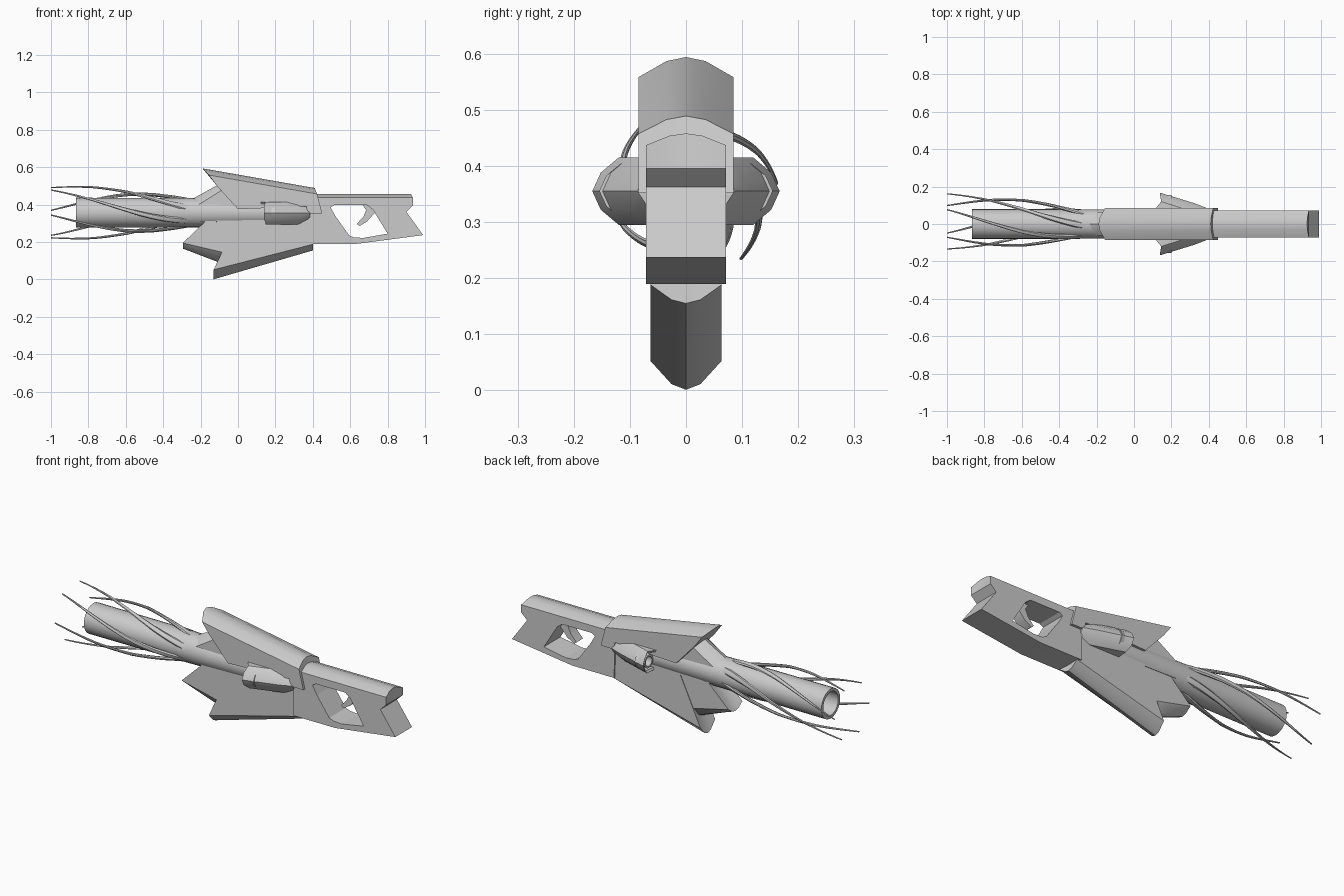
import bpy, bmesh
from math import sin, cos, pi, radians
from mathutils import Vector

if "Cube" in bpy.data.objects:
    bpy.data.objects.remove(bpy.data.objects["Cube"])


def loft(name, rings, caps=True):
    """Skin a list of equal-length point rings into one object."""
    bm = bmesh.new()
    vs = [[bm.verts.new(p) for p in r] for r in rings]
    n = len(rings[0])
    for a, b in zip(vs, vs[1:]):
        for i in range(n):
            j = (i + 1) % n
            bm.faces.new((a[i], a[j], b[j], b[i]))
    if caps:
        bm.faces.new(vs[0][::-1])
        bm.faces.new(vs[-1])
    else:
        for i in range(n):
            j = (i + 1) % n
            bm.faces.new((vs[-1][i], vs[-1][j], vs[0][j], vs[0][i]))
    bmesh.ops.recalc_face_normals(bm, faces=bm.faces)
    me = bpy.data.meshes.new(name)
    bm.to_mesh(me)
    bm.free()
    ob = bpy.data.objects.new(name, me)
    bpy.context.collection.objects.link(ob)
    return ob


def slab(name, w, side, crest=None):
    """Plate of half width w whose xz outline swells from side to crest."""
    if crest is None:
        crest = side
    rings = []
    for f, t in ((-1, 0), (-.41, .8), (0, 1), (.41, .8), (1, 0)):
        rings.append([(a[0] + (b[0] - a[0]) * t, w * f, a[1] + (b[1] - a[1]) * t)
                      for a, b in zip(side, crest)])
    return loft(name, rings)


def circle(x, y, z, r, n=24):
    return [(x, y + r * cos(2 * pi * i / n), z + r * sin(2 * pi * i / n)) for i in range(n)]


Z = .357  # barrel axis height

# Hollow barrel
loft("barrel", [circle(.3, 0, Z, .072), circle(-.3, 0, Z, .079), circle(-.865, 0, Z, .08),
                circle(-.865, 0, Z, .064), circle(-.6, 0, Z, .062)])

# Upper cover
slab("top_cover", .085,
     [(-.155, .558), (.423, .457), (.45, .352), (.375, .352), (.365, .39), (0, .376), (-.11, .497)],
     [(-.19, .594), (.41, .489), (.45, .352), (.375, .352), (.365, .39), (0, .376), (-.115, .505)])

# Inner body with a sloped nose
slab("upper_body", .063,
     [(-.23, .388), (-.09, .475), (.40, .42), (.40, .30), (-.2, .31)],
     [(-.295, .402), (-.10, .51), (.40, .42), (.40, .30), (-.29, .31)])

# Lower fins
slab("long_lower_fin", .063,
     [(0, .33), (-.13, .052), (.40, .188), (.38, .33)],
     [(0, .33), (-.13, .001), (.40, .155), (.38, .33)])
slab("short_lower_fin", .06,
     [(-.16, .325), (-.295, .195), (-.06, .14), (.05, .2), (.05, .325)],
     [(-.16, .325), (-.295, .165), (-.06, .075), (.05, .15), (.05, .325)])

# Stock with grip opening
stock = slab("stock", .071,
             [(.375, .437), (.935, .437), (.935, .395), (.90, .362), (.99, .237), (.63, .19), (.38, .19)],
             [(.375, .458), (.925, .458), (.935, .395), (.90, .362), (.99, .237), (.63, .19), (.38, .19)])
cutter = slab("grip_opening_cutter", .2,
              [(.495, .385), (.515, .397), (.69, .397), (.72, .375), (.80, .245),
               (.67, .222), (.62, .225), (.595, .235), (.52, .34)])
cutter.hide_render = True
cutter.hide_set(True)
cut = stock.modifiers.new("opening", 'BOOLEAN')
cut.operation = 'DIFFERENCE'
cut.solver = 'EXACT'
cut.object = cutter

# Curved trigger
slab("trigger", .028,
     [(.66, .41), (.685, .37), (.67, .335), (.635, .297), (.65, .286), (.69, .31), (.73, .355), (.74, .41)])

# Flared side pods with recessed nozzles
section = [(.09, .05, .415), (.145, .12, .415), (.14, .152, .388), (.14, .167, .355),
           (.14, .152, .322), (.15, .12, .295), (.145, .05, .295)]
for s, tag in ((1, "left"), (-1, "right")):
    outer = [(x, s * y, z) for x, y, z in section]
    lip = [(x + .006, s * (.09 + (y - .09) * .84), Z + (z - Z) * .82) for x, y, z in section]
    deep = [(.2, p[1], p[2]) for p in lip]
    mid = [(.32, s * max(y - .055, .04), z) for x, y, z in section]
    rear = [(.385, s * max(y - .08, .035), Z + (z - Z) * .7) for x, y, z in section]
    loft(tag + "_pod", [rear, mid, outer, lip, deep])
    loft(tag + "_nozzle", [circle(.25, s * .08, Z, .036, 16), circle(.145, s * .11, Z, .036, 16),
                           circle(.145, s * .11, Z, .026, 16), circle(.19, s * .1, Z, .026, 16)])

# Swirling tendrils around the barrel
knots = [(0, .066), (.25, .098), (.45, .12), (.7, .136), (1, .148)]


def radius_at(t):
    for (a, ra), (b, rb) in zip(knots, knots[1:]):
        if t <= b:
            return ra + (rb - ra) * (t - a) / (b - a)
    return knots[-1][1]


for k in range(6):
    rings = []
    steps = 20
    for i in range(steps + 1):
        t = i / steps
        ang = radians(5 + 60 * k + 95 * (1 - t) ** 1.1)
        out = Vector((0, cos(ang), sin(ang)))
        around = Vector((.35, -sin(ang), cos(ang))).normalized()
        c = Vector((-.25 - .75 * t, .014 * t, Z)) + out * radius_at(t)
        wide, thin = .017 * (1 - t) + .004, .008 * (1 - t) + .003
        ring = [c + around * wide * cos(pi * j / 4) + out * thin * sin(pi * j / 4) for j in range(8)]
        rings.append([(max(p.x, -1), p.y, p.z) for p in ring])
    loft("tendril_%d" % (k + 1), rings)

# Smooth the rounded surfaces, keep hard edges
for ob in bpy.context.collection.objects:
    ob.select_set(ob is not cutter)
bpy.context.view_layer.objects.active = stock
bpy.ops.object.shade_smooth_by_angle(angle=radians(32))
